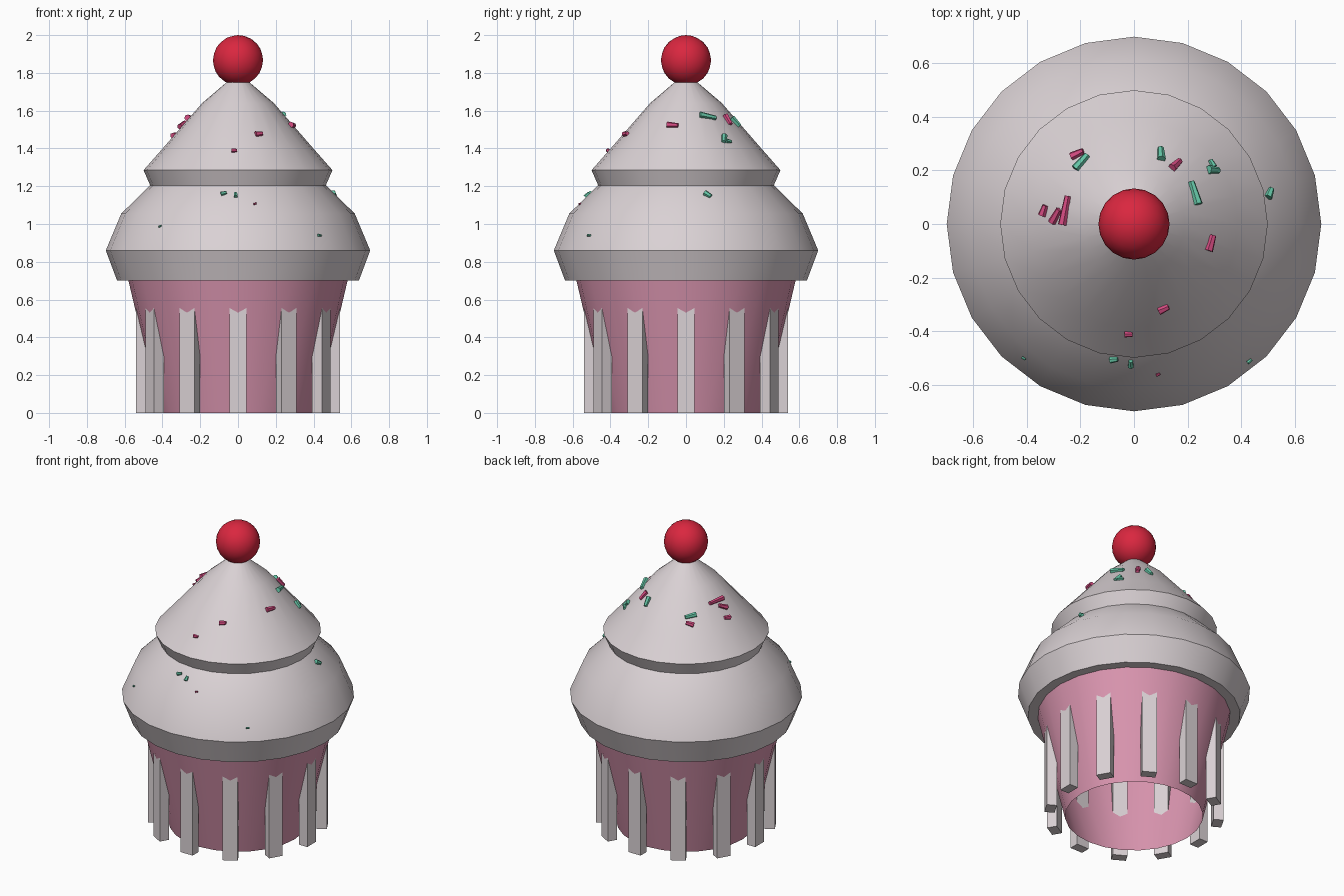
import bpy, bmesh, math
from mathutils import Vector, Matrix

cube = bpy.data.objects.get("Cube")
if cube:
    bpy.data.objects.remove(cube, do_unlink=True)


def material(name, r, g, b):
    m = bpy.data.materials.new(name)
    m.use_nodes = True
    m.diffuse_color = (r, g, b, 1)
    bsdf = m.node_tree.nodes["Principled BSDF"]
    bsdf.inputs["Base Color"].default_value = (r, g, b, 1)
    bsdf.inputs["Roughness"].default_value = 0.6
    return m


CREAM = material("cream white", 0.70, 0.64, 0.66)
WRAPPER = material("wrapper pink", 0.70, 0.30, 0.43)
RED = material("cherry red", 0.70, 0.02, 0.05)
PINK = material("sprinkle pink", 0.66, 0.07, 0.22)
TEAL = material("sprinkle teal", 0.13, 0.56, 0.38)


def finish(name, bm, mat, smooth=True):
    me = bpy.data.meshes.new(name)
    bm.to_mesh(me)
    bm.free()
    me.materials.append(mat)
    ob = bpy.data.objects.new(name, me)
    bpy.context.collection.objects.link(ob)
    if smooth:
        bpy.ops.object.select_all(action='DESELECT')
        ob.select_set(True)
        bpy.context.view_layer.objects.active = ob
        bpy.ops.object.shade_smooth_by_angle(angle=math.radians(35))
    return ob


def lathe(name, profile, mat, sides=24):
    """Revolve (radius, height) points around the z axis."""
    bm = bmesh.new()
    rings = []
    for r, z in profile:
        rings.append([bm.verts.new((r * math.cos(a), r * math.sin(a), z))
                      for a in (math.tau * i / sides for i in range(sides))])
    for low, high in zip(rings, rings[1:]):
        for i in range(sides):
            j = (i + 1) % sides
            bm.faces.new((low[i], low[j], high[j], high[i]))
    return finish(name, bm, mat)


# Open wrapper cup
lathe("wrapper_cup", [(0.415, 0), (0.58, 0.70)], WRAPPER)

# Two-tier frosting with overhanging rims
FROSTING = [(0.58, 0.70), (0.64, 0.70), (0.70, 0.86), (0.618, 1.055), (0.465, 1.205),
            (0.50, 1.285), (0.39, 1.41), (0.19, 1.64), (0.055, 1.755)]
lathe("frosting", FROSTING, CREAM)

# Upright ribs around the wrapper
for i in range(12):
    bm = bmesh.new()
    turn = Matrix.Rotation(math.tau * i / 12, 4, 'Z')
    place = turn @ Matrix.Translation((0.509, 0, 0.30))
    bmesh.ops.create_cube(bm, size=1, matrix=place @ Matrix.Diagonal((0.062, 0.09, 0.60, 1)))
    finish(f"wrapper_rib_{i + 1}", bm, CREAM, smooth=False)

# Cherry
bm = bmesh.new()
bmesh.ops.create_icosphere(bm, subdivisions=3, radius=0.133,
                           matrix=Matrix.Translation((0, 0, 1.867)))
for f in bm.faces:
    f.smooth = True
finish("cherry", bm, RED)


def surface(x, y):
    """Point and normal on the upper frosting slopes."""
    r = math.hypot(x, y)
    slopes = FROSTING[5:] if r < 0.5 else FROSTING[2:5]
    for (r0, z0), (r1, z1) in zip(slopes, slopes[1:]):
        if r1 <= r <= r0:
            z = z0 + (z1 - z0) * (r0 - r) / (r0 - r1)
            n = Vector((x / r * (z1 - z0), y / r * (z1 - z0), r0 - r1))
            return Vector((x, y, z)), n.normalized()


def sprinkle(name, x, y, yaw, length, mat):
    point, normal = surface(x, y)
    a = math.radians(yaw)
    along = Vector((math.cos(a), math.sin(a), 0))
    along = (along - normal * along.dot(normal)).normalized()
    side = normal.cross(along)
    frame = Matrix((side, normal, along)).transposed().to_4x4()
    width = min(0.017, length * 0.4)
    bm = bmesh.new()
    bmesh.ops.create_cone(bm, cap_ends=True, segments=6, radius1=width, radius2=width * 0.7,
                          depth=length, matrix=Matrix.Translation(point + normal * 0.004) @ frame)
    finish(name, bm, mat, smooth=False)


# Sprinkles: x, y, heading, length
pink = [(-.21, .26, 10, .05), (-.335, .05, 60, .04), (-.29, .03, 40, .06), (-.255, .05, 80, .11),
        (.155, .22, 50, .06), (.285, -.07, 70, .06), (.11, -.315, 30, .04), (-.02, -.41, 0, .03),
        (.09, -.56, 30, .015)]
teal = [(-.195, .23, 60, .07), (.10, .26, 80, .06), (.225, .115, 95, .09), (.295, .20, 15, .05),
        (.29, .225, 110, .03), (.505, .115, 50, .04), (-.075, -.505, 20, .03),
        (-.012, -.52, 90, .03), (-.41, -.50, 0, .015), (.43, -.51, 30, .02)]
for label, items, mat in (("pink", pink, PINK), ("teal", teal, TEAL)):
    for i, item in enumerate(items):
        sprinkle(f"{label}_sprinkle_{i + 1}", *item, mat)
